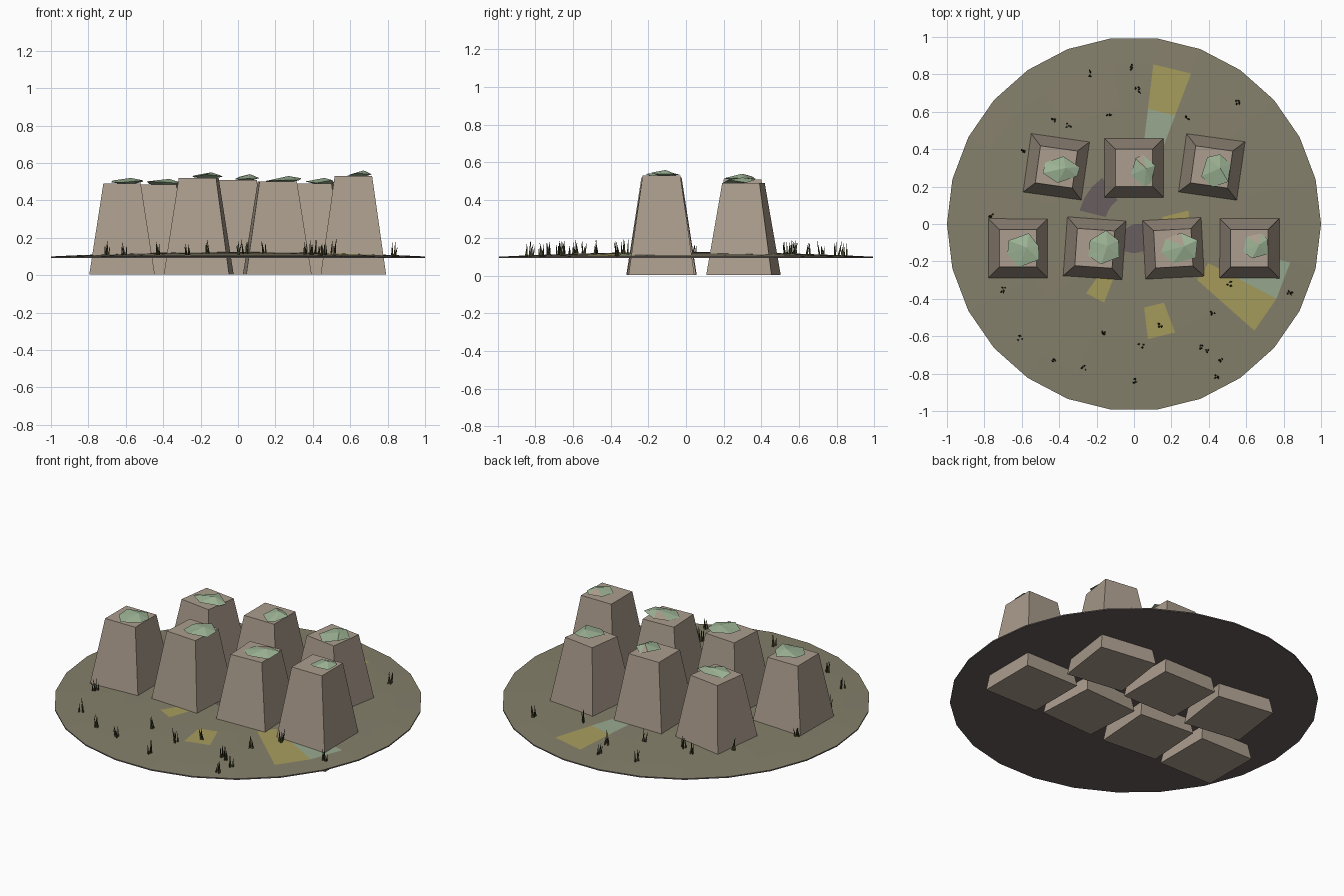
import bpy, bmesh, math, random
from mathutils import Vector, Matrix

random.seed(4)
default = bpy.data.objects.get("Cube")
if default:
    bpy.data.objects.remove(default)


def material(name, srgb):
    linear = [((c + 0.055) / 1.055) ** 2.4 for c in srgb] + [1]
    mat = bpy.data.materials.new(name)
    mat.use_nodes = True
    mat.diffuse_color = linear
    node = mat.node_tree.nodes["Principled BSDF"]
    node.inputs["Base Color"].default_value = linear
    node.inputs["Roughness"].default_value = 0.9
    return mat


stone = material("stone", (0.67, 0.615, 0.555))
turf = material("turf", (0.52, 0.50, 0.42))
dry = material("dry_grass", (0.65, 0.61, 0.36))
pale = material("pale_lichen", (0.59, 0.66, 0.56))
soil = material("dark_soil", (0.41, 0.37, 0.37))
moss = material("moss", (0.62, 0.71, 0.59))
blade = material("grass_blade", (0.25, 0.25, 0.15))


def finish(name, bm, mats, fix_normals=True):
    if fix_normals:
        bmesh.ops.recalc_face_normals(bm, faces=bm.faces)
    mesh = bpy.data.meshes.new(name)
    bm.to_mesh(mesh)
    bm.free()
    for m in mats:
        mesh.materials.append(m)
    ob = bpy.data.objects.new(name, mesh)
    bpy.context.collection.objects.link(ob)
    return ob


def ground_z(r):
    return 0.1 + 0.025 * (1 - r * r)


# Domed ground disc: rings and sectors, some cells coloured
SIDES = 26
RINGS = [0.155, 0.30, 0.45, 0.62, 0.86, 1.0]
cells = {(5, 4): 1, (5, 3): 2, (20, 3): 1, (23, 3): 1, (23, 4): 1,
         (24, 4): 2, (17, 2): 1, (0, 1): 1}
cells.update({(s, 1): 3 for s in (9, 10, 11)})
cells.update({(s, 0): 3 for s in range(15, 26)})


def ring(bm, r, z):
    turn = 2 * math.pi / SIDES
    return [bm.verts.new((r * math.cos(i * turn), r * math.sin(i * turn), z))
            for i in range(SIDES)]


bm = bmesh.new()
centre = bm.verts.new((0, 0, ground_z(0)))
loops = [ring(bm, r, ground_z(r)) for r in RINGS]
under = ring(bm, 1.0, 0.093)
for s in range(SIDES):
    n = (s + 1) % SIDES
    bm.faces.new((centre, loops[0][s], loops[0][n])).material_index = cells.get((s, 0), 0)
    for k in range(1, len(RINGS)):
        a, b = loops[k - 1], loops[k]
        bm.faces.new((a[s], b[s], b[n], a[n])).material_index = cells.get((s, k), 0)
    bm.faces.new((loops[-1][s], under[s], under[n], loops[-1][n])).material_index = 3
bm.faces.new(under[::-1]).material_index = 3
finish("ground_disc", bm, [turf, dry, pale, soil])


# Tapered stone block
def block(name, x, y, turn, height):
    bm = bmesh.new()
    bmesh.ops.create_cube(bm, size=2)
    for v in bm.verts:
        top = v.co.z > 0
        half = 0.1 if top else 0.175
        v.co = (v.co.x * half, v.co.y * half, height if top else 0.003)
    ob = finish(name, bm, [stone])
    ob.location = (x, y, 0)
    ob.rotation_euler.z = math.radians(turn)


# Faceted moss cap; one facet may show bare stone
def moss_cap(name, x, y, rx, ry, z, bare):
    bm = bmesh.new()
    rim = []
    for i in range(6):
        a = math.radians(i * 60 + random.uniform(-14, 14) + 20)
        k = random.uniform(0.95, 1.12)
        rim.append(bm.verts.new((x + rx * k * math.cos(a), y + ry * k * math.sin(a),
                                 z + random.uniform(0.002, 0.02))))
    peak = bm.verts.new((x + 0.2 * rx, y + 0.15 * ry, z + 0.03))
    base = bm.verts.new((x, y, z - 0.01))
    for i in range(6):
        a, b = rim[i], rim[(i + 1) % 6]
        bm.faces.new((peak, a, b))
        bm.faces.new((base, b, a))
        if bare and i == 1:
            bm.faces.ensure_lookup_table()
            bm.faces[-2].material_index = 1
    finish(name, bm, [moss, stone])


# x, y, turn, height, then moss centre offset, radii and bare facet
blocks = [
    (-0.62, -0.13, 0, 0.49, 0.03, -0.01, 0.085, 0.10, False),
    (-0.21, -0.13, -4, 0.52, 0.05, 0.00, 0.09, 0.09, False),
    (0.21, -0.13, 3, 0.50, 0.04, 0.00, 0.10, 0.08, True),
    (0.617, -0.13, 0, 0.53, 0.04, 0.01, 0.07, 0.07, True),
    (-0.415, 0.305, -8, 0.485, 0.03, -0.015, 0.095, 0.065, False),
    (0.0, 0.30, 0, 0.51, 0.05, -0.015, 0.07, 0.085, True),
    (0.415, 0.305, -8, 0.49, 0.03, -0.02, 0.08, 0.09, False),
]
for i, (x, y, turn, h, dx, dy, rx, ry, bare) in enumerate(blocks, 1):
    block(f"stone_block_{i}", x, y, turn, h)
    moss_cap(f"moss_cap_{i}", x + dx, y + dy, rx, ry, h, bare)

# Grass tufts: a few thin leaning blades each
tufts = [(-.23, .80), (-.02, .84), (.02, .72), (.56, .65), (.28, .57), (-.13, .59),
         (-.43, .55), (-.35, .53), (-.59, .38), (-.77, .04), (-.70, -.35), (-.61, -.61),
         (-.43, -.73), (-.27, -.77), (0, -.84), (-.16, -.58), (.04, -.65), (.14, -.54),
         (.42, -.48), (.51, -.32), (.83, -.37), (.36, -.66), (.39, -.68), (.47, -.73),
         (.44, -.82)]
bm = bmesh.new()
for x, y in tufts:
    for _ in range(4):
        h = random.uniform(0.04, 0.08)
        made = bmesh.ops.create_cone(bm, cap_ends=True, segments=3, radius1=0.006,
                                     radius2=0.001, depth=h)
        lean = Matrix.Rotation(random.uniform(0, 6.28), 4, 'Z') @ Matrix.Rotation(
            random.uniform(0.05, 0.25), 4, 'X')
        spot = Vector((x + random.uniform(-.012, .012), y + random.uniform(-.012, .012),
                       ground_z(math.hypot(x, y)) - 0.003))
        lift = Matrix.Translation((0, 0, h / 2))
        bmesh.ops.transform(bm, matrix=Matrix.Translation(spot) @ lean @ lift,
                            verts=made["verts"])
finish("grass_tufts", bm, [blade])
